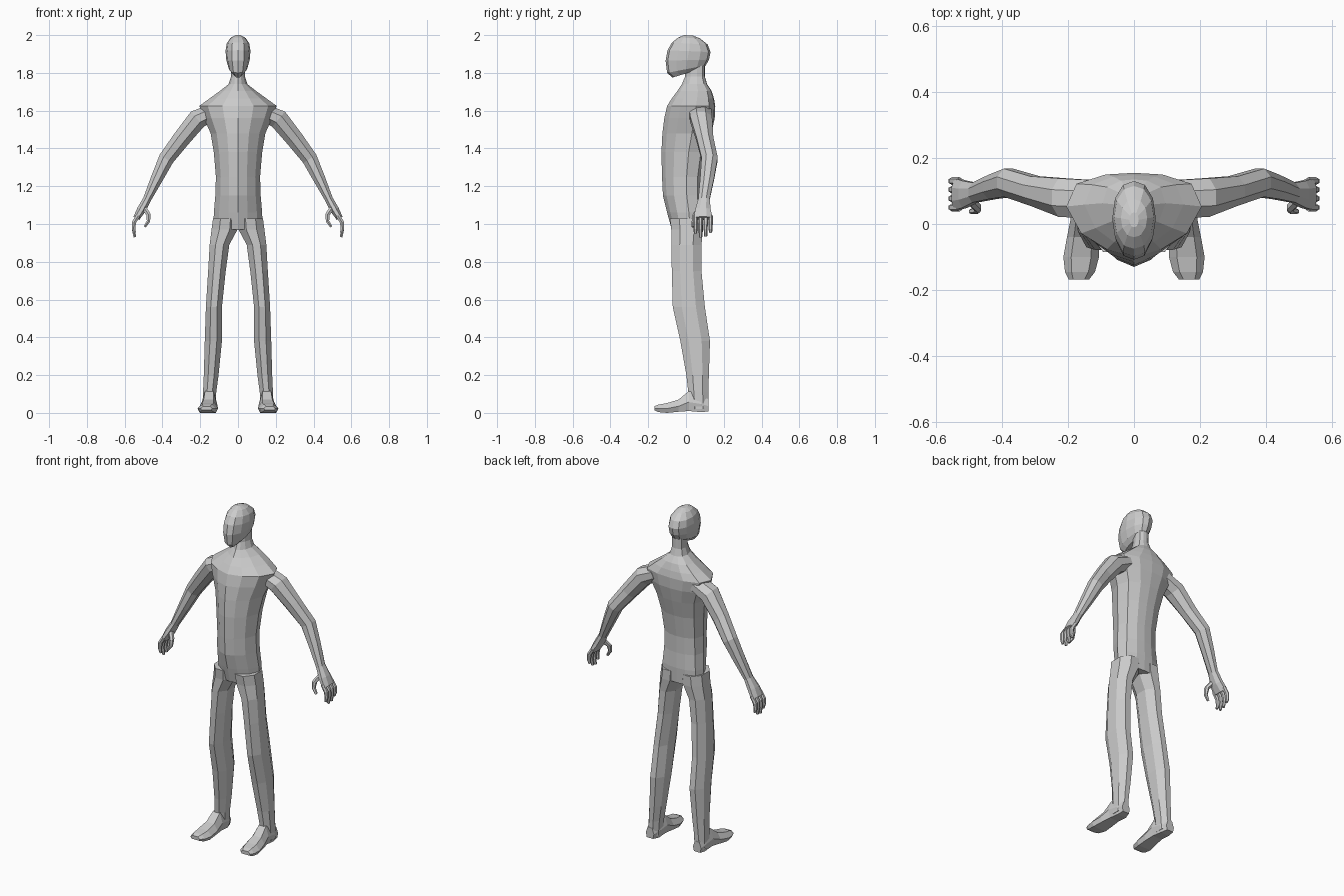
import bpy, bmesh, math
from mathutils import Vector

skin = bpy.data.materials.new("plain grey")
skin.diffuse_color = (0.6, 0.6, 0.6, 1)


def loft(name, rings, mirror=False):
    """Skin a list of closed rings, cap both ends, optionally mirror in x."""
    bm = bmesh.new()
    loops = [[bm.verts.new(p) for p in r] for r in rings]
    n = len(loops[0])
    for a, b in zip(loops, loops[1:]):
        for i in range(n):
            j = (i + 1) % n
            bm.faces.new((a[i], a[j], b[j], b[i]))
    bm.faces.new(loops[0][::-1])
    bm.faces.new(loops[-1])
    bmesh.ops.recalc_face_normals(bm, faces=bm.faces)
    me = bpy.data.meshes.new(name)
    bm.to_mesh(me)
    bm.free()
    me.materials.append(skin)
    ob = bpy.data.objects.new(name, me)
    bpy.context.collection.objects.link(ob)
    if mirror:
        m = ob.modifiers.new("mirror", 'MIRROR')
        m.use_mirror_merge = False
    return ob


def body_ring(z, w, yf, yb, half, zb=None):
    """Symmetric horizontal ring from half-profile fractions, may be tilted."""
    zb = z if zb is None else zb
    pts = half + [(-x, t) for x, t in half[-2:0:-1]]
    return [(x * w, yf + t * (yb - yf), z + t * (zb - z)) for x, t in pts]


def tube_rings(path, sides):
    """Rings across a path of (x, y, z, width in xz plane, width in y)."""
    out = []
    for k, (x, y, z, a, b) in enumerate(path):
        p, q = path[max(k - 1, 0)], path[min(k + 1, len(path) - 1)]
        d = Vector((q[0] - p[0], 0, q[2] - p[2])).normalized()
        u = Vector((-d.z, 0, d.x))
        c = Vector((x, y, z))
        ang = [2 * math.pi * (i + 0.5) / sides for i in range(sides)]
        out.append([c + u * a * math.cos(t) * 1.05 + Vector((0, b * math.sin(t) * 1.05, 0))
                    for t in ang])
    return out


# Torso and neck, with a ridge down the front
keel = [(0, 0), (0.4, 0.09), (0.78, 0.28), (1, 0.6), (0.85, 0.87), (0.42, 0.98), (0, 1)]
loft("torso", [body_ring(*r, keel) for r in [
    (0.97, 0.130, -0.075, 0.088),
    (1.06, 0.128, -0.10, 0.092),
    (1.15, 0.120, -0.122, 0.088),
    (1.25, 0.117, -0.127, 0.09),
    (1.38, 0.128, -0.13, 0.11),
    (1.48, 0.145, -0.125, 0.135),
    (1.56, 0.180, -0.115, 0.152),
    (1.625, 0.205, -0.10, 0.155),
    (1.665, 0.150, -0.075, 0.148),
    (1.705, 0.095, -0.045, 0.135),
    (1.74, 0.050, -0.022, 0.112),
    (1.78, 0.037, -0.005, 0.10),
    (1.86, 0.036, 0.00, 0.10)]])

# Head: narrow egg with a sloping jaw
oval = [(0, 0), (0.5, 0.05), (0.87, 0.25), (1, 0.5), (0.87, 0.77), (0.5, 0.95), (0, 1)]
loft("head", [body_ring(z, w, yf, yb, oval, zb) for z, zb, w, yf, yb in [
    (1.775, 1.825, 0.025, -0.072, 0.09),
    (1.80, 1.84, 0.048, -0.10, 0.105),
    (1.865, 1.87, 0.062, -0.108, 0.122),
    (1.92, 1.91, 0.066, -0.098, 0.13),
    (1.96, 1.95, 0.060, -0.075, 0.115),
    (1.988, 1.982, 0.040, -0.04, 0.075),
    (2.0, 1.998, 0.014, -0.01, 0.035)]])

# Arm from shoulder to knuckles
loft("arm", tube_rings([
    (0.13, 0.075, 1.595, 0.045, 0.06),
    (0.215, 0.080, 1.555, 0.054, 0.06),
    (0.30, 0.100, 1.450, 0.048, 0.046),
    (0.38, 0.125, 1.345, 0.042, 0.044),
    (0.43, 0.112, 1.240, 0.033, 0.038),
    (0.482, 0.095, 1.130, 0.022, 0.031),
    (0.512, 0.090, 1.075, 0.024, 0.042),
    (0.538, 0.090, 1.030, 0.018, 0.050)], 8), True)

# Four hanging fingers and a thumb
for i, (y, tip) in enumerate([(0.05, 0.95), (0.077, 0.93), (0.104, 0.935), (0.13, 0.955)]):
    loft(f"finger_{i + 1}", tube_rings([
        (0.528, y, 1.045, 0.012, 0.011),
        (0.550, y, 1.010, 0.012, 0.012),
        (0.553, y, 0.975, 0.010, 0.010),
        (0.547, y, tip, 0.007, 0.008)], 6), True)
loft("thumb", tube_rings([
    (0.497, 0.075, 1.085, 0.014, 0.018),
    (0.474, 0.050, 1.050, 0.013, 0.014),
    (0.474, 0.042, 1.015, 0.010, 0.011),
    (0.494, 0.038, 0.985, 0.007, 0.008)], 6), True)

# Legs: eight-sided rings given by their extents
octagon = [(0.3, 0), (0.7, 0), (1, 0.28), (1, 0.72), (0.7, 1), (0.3, 1), (0, 0.72), (0, 0.28)]


def leg_ring(z, xi, xo, yf, yb):
    return [(xi + u * (xo - xi), yf + v * (yb - yf), z) for u, v in octagon]


loft("leg", [leg_ring(*r) for r in [
    (1.03, 0.0, 0.132, -0.085, 0.09),
    (0.97, 0.003, 0.140, -0.078, 0.09),
    (0.89, 0.046, 0.150, -0.078, 0.082),
    (0.75, 0.065, 0.158, -0.075, 0.082),
    (0.56, 0.085, 0.170, -0.070, 0.10),
    (0.38, 0.085, 0.176, -0.030, 0.127),
    (0.20, 0.103, 0.181, 0.002, 0.121),
    (0.11, 0.115, 0.185, 0.012, 0.118),
    (0.02, 0.120, 0.188, 0.020, 0.118)]], True)


# Feet: sections from heel to toe with a sloping instep
def foot_ring(y, xi, xo, zt, zb):
    s = (xo - xi) * 0.22
    return [(xi + s / 2, y, zb), (xo - s / 2, y, zb), (xo, y, zb + (zt - zb) * 0.45),
            (xo - s, y, zt), (xi + s, y, zt), (xi, y, zb + (zt - zb) * 0.45)]


loft("foot", [foot_ring(*r) for r in [
    (0.119, 0.130, 0.183, 0.07, 0.008),
    (0.08, 0.116, 0.190, 0.10, 0.004),
    (0.015, 0.113, 0.192, 0.115, 0.010),
    (-0.04, 0.108, 0.203, 0.070, 0.006),
    (-0.10, 0.106, 0.214, 0.052, 0.0),
    (-0.145, 0.118, 0.209, 0.044, 0.004),
    (-0.168, 0.136, 0.198, 0.035, 0.014)]], True)
